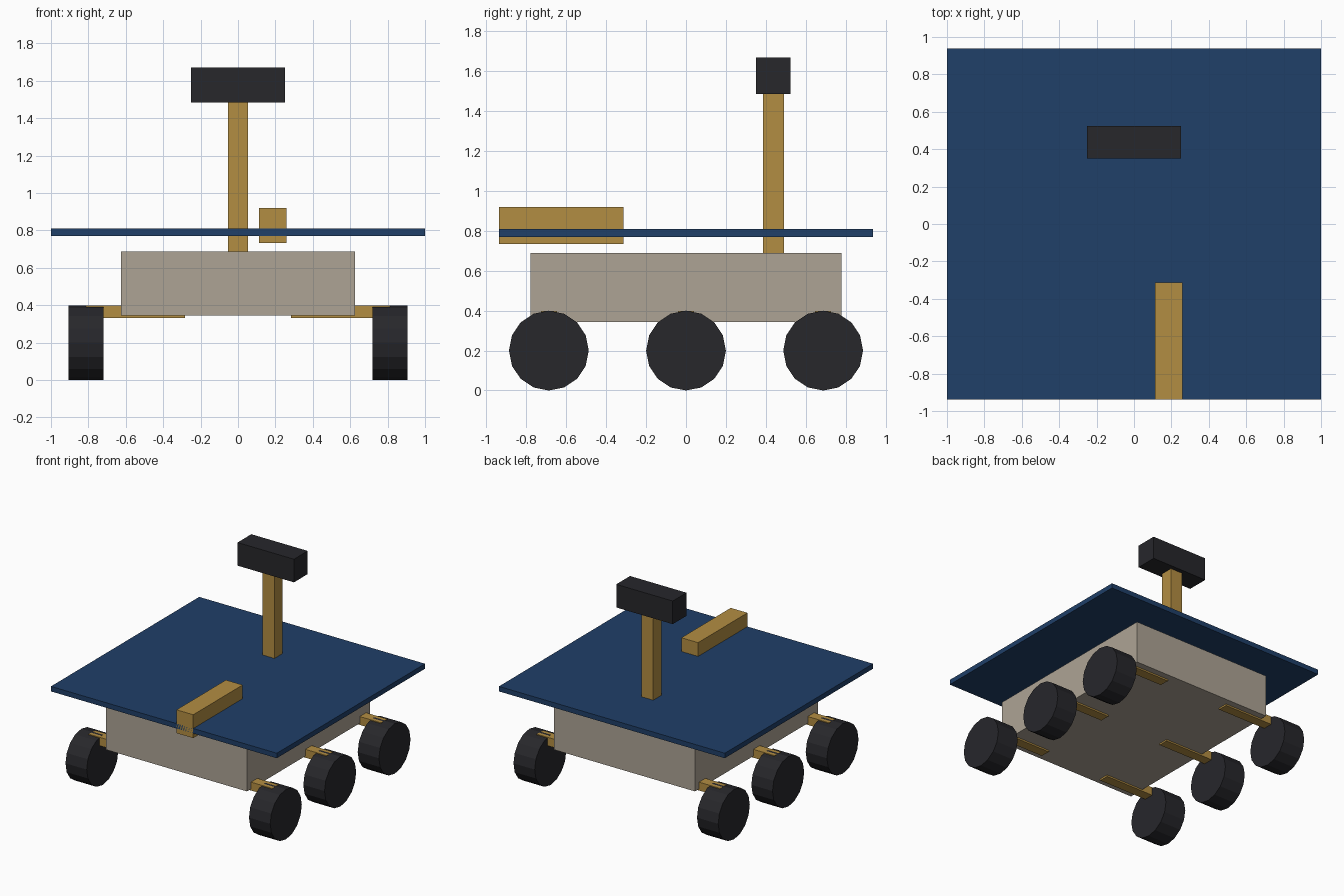
import bpy
import math

if "Cube" in bpy.data.objects:
    bpy.data.objects.remove(bpy.data.objects["Cube"])


def material(name, r, g, b):
    m = bpy.data.materials.new(name)
    m.diffuse_color = (r, g, b, 1)
    m.use_nodes = True
    m.node_tree.nodes["Principled BSDF"].inputs["Base Color"].default_value = m.diffuse_color
    return m


GOLD = material("gold", 0.45, 0.27, 0.055)
BLUE = material("panel_blue", 0.014, 0.05, 0.14)
DARK = material("dark", 0.02, 0.02, 0.024)
BEIGE = material("beige", 0.42, 0.37, 0.30)


def box(name, x, y, z, mat):
    """Box from (min, max) pairs on each axis."""
    spans = (x, y, z)
    bpy.ops.mesh.primitive_cube_add(size=1, location=[(a + b) / 2 for a, b in spans])
    ob = bpy.context.object
    ob.name = name
    for v in ob.data.vertices:
        v.co = [c * (b - a) for c, (a, b) in zip(v.co, spans)]
    ob.data.materials.append(mat)
    return ob


def wheel(name, x, y):
    """16-sided wheel with its axle along x."""
    bpy.ops.mesh.primitive_cylinder_add(vertices=16, radius=0.2, depth=0.1875,
                                        location=(x, y, 0.2),
                                        rotation=(0, math.pi / 2, 0))
    ob = bpy.context.object
    ob.name = name
    ob.data.materials.append(DARK)


# Body and solar panel
box("body", (-0.625, 0.625), (-0.78, 0.78), (0.344, 0.688), BEIGE)
box("solar_panel", (-1, 1), (-0.9375, 0.9375), (0.77, 0.81), BLUE)

# Camera mast and head
box("mast", (-0.053, 0.053), (0.385, 0.49), (0.688, 1.485), GOLD)
box("camera_head", (-0.25, 0.25), (0.351, 0.525), (1.485, 1.67), DARK)

# Front arm resting through the panel
box("arm", (0.112, 0.26), (-0.9375, -0.3125), (0.733, 0.92), GOLD)

# Six wheels, each on a strut reaching under the body
for side, s in (("left", -1), ("right", 1)):
    for place, y in (("front", -0.6875), ("middle", 0), ("rear", 0.6875)):
        wheel(f"wheel_{place}_{side}", s * 0.8125, y)
        box(f"strut_{place}_{side}", sorted((s * 0.283, s * 0.8125)),
            (y - 0.04, y + 0.04), (0.331, 0.398), GOLD)
